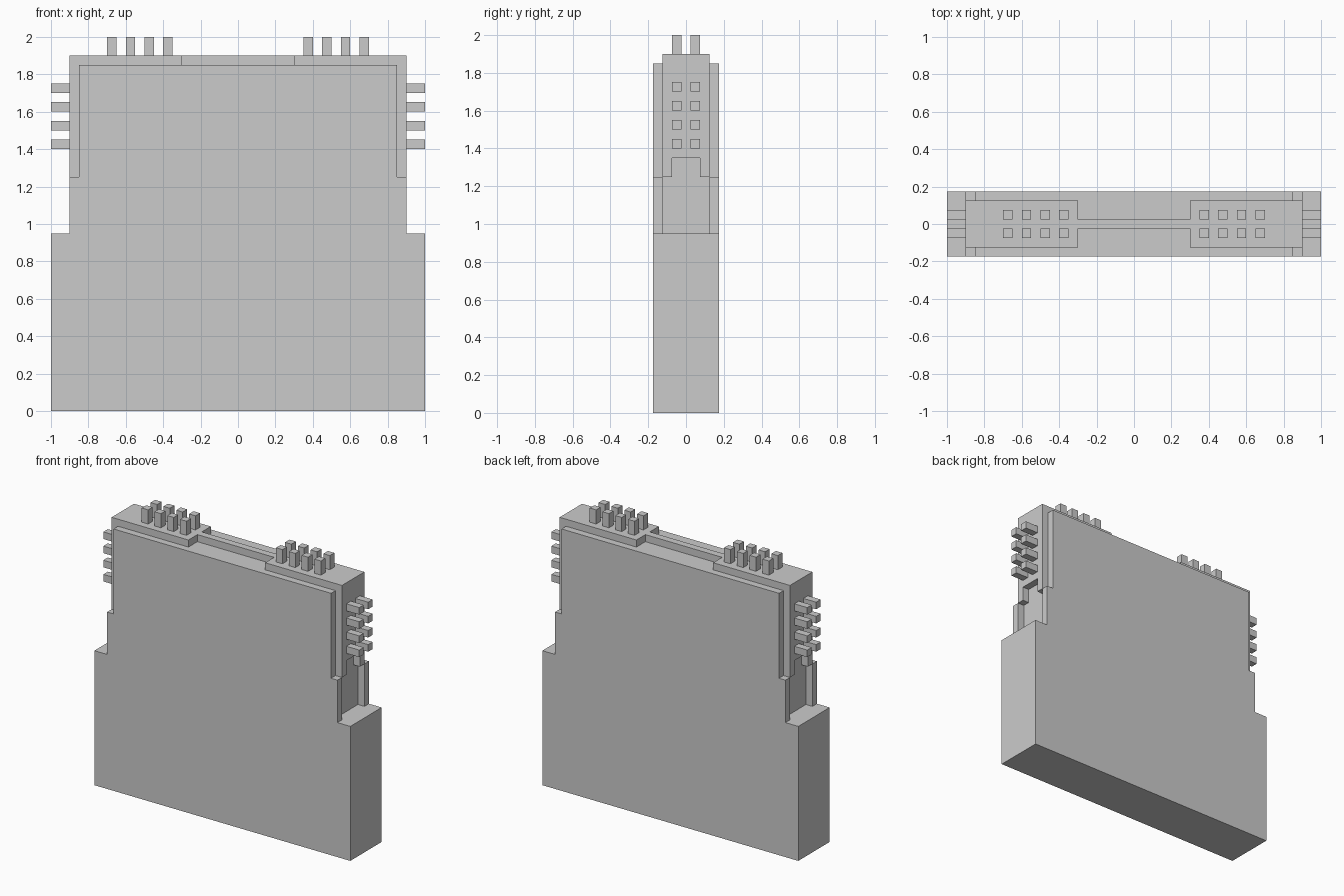
import bpy, bmesh
from mathutils import Matrix, Vector

if "Cube" in bpy.data.objects:
    bpy.data.objects.remove(bpy.data.objects["Cube"])


def make_object(name, bm):
    bmesh.ops.recalc_face_normals(bm, faces=bm.faces)
    mesh = bpy.data.meshes.new(name)
    bm.to_mesh(mesh)
    bm.free()
    obj = bpy.data.objects.new(name, mesh)
    bpy.context.collection.objects.link(obj)
    return obj


def add_box(bm, lo, hi):
    lo, hi = Vector(lo), Vector(hi)
    mat = Matrix.Translation((lo + hi) / 2) @ Matrix.Diagonal((hi - lo).to_4d())
    bmesh.ops.create_cube(bm, size=1, matrix=mat)


def box(name, lo, hi):
    bm = bmesh.new()
    add_box(bm, lo, hi)
    return make_object(name, bm)


def prism(name, points, depth):
    """Extrude a closed outline along the vector depth."""
    bm = bmesh.new()
    face = bm.faces.new([bm.verts.new(p) for p in points])
    ext = bmesh.ops.extrude_face_region(bm, geom=[face], use_keep_orig=True)
    verts = [v for v in ext["geom"] if isinstance(v, bmesh.types.BMVert)]
    bmesh.ops.translate(bm, vec=depth, verts=verts)
    return make_object(name, bm)


def combine(target, tool, operation):
    """Apply a boolean, then discard the tool object."""
    mod = target.modifiers.new(operation.title(), 'BOOLEAN')
    mod.operation, mod.solver, mod.object = operation, 'EXACT', tool
    bpy.context.view_layer.objects.active = target
    bpy.ops.object.modifier_apply(modifier=mod.name)
    bpy.data.objects.remove(tool)


# Housing: stepped front outline, full thickness
half = [(1, 0), (1, .95), (.9, .95), (.9, 1.25), (.85, 1.25), (.85, 1.85)]
outline = half + [(-x, z) for x, z in reversed(half)]
housing = prism("housing", [(x, -.175, z) for x, z in outline], (0, .35, 0))

# Connector core standing proud of the housing plates
combine(housing, box("core", (-.9, -.125, 1.1), (.9, .125, 1.9)), 'UNION')

# Top notches in front of and behind the thin central rib
for s in (-1, 1):
    y0, y1 = sorted((s * .025, s * .3))
    combine(housing, box("top_notch", (-.3, y0, 1.85), (.3, y1, 2)), 'DIFFERENCE')

# Side key slots below the side pins
slot = [(.125, .95), (.125, 1.25), (.075, 1.25), (.075, 1.35)]
slot += [(-y, z) for y, z in reversed(slot)]
for s in (-1, 1):
    cutter = prism("side_slot", [(s * .85, y, z) for y, z in slot], (s * .25, 0, 0))
    combine(housing, cutter, 'DIFFERENCE')

# Pins: two rows of four on each side and each top block
for s, side in ((-1, "left"), (1, "right")):
    top, flank = bmesh.new(), bmesh.new()
    for y in (-.05, .05):
        for i in range(4):
            x = s * (.375 + .1 * i)
            add_box(top, (x - .025, y - .025, 1.9), (x + .025, y + .025, 2))
            z = 1.425 + .1 * i + .001
            xa, xb = sorted((s * .9, s))
            add_box(flank, (xa, y - .025, z - .025), (xb, y + .025, z + .025))
    make_object(side + "_top_pins", top)
    make_object(side + "_side_pins", flank)
